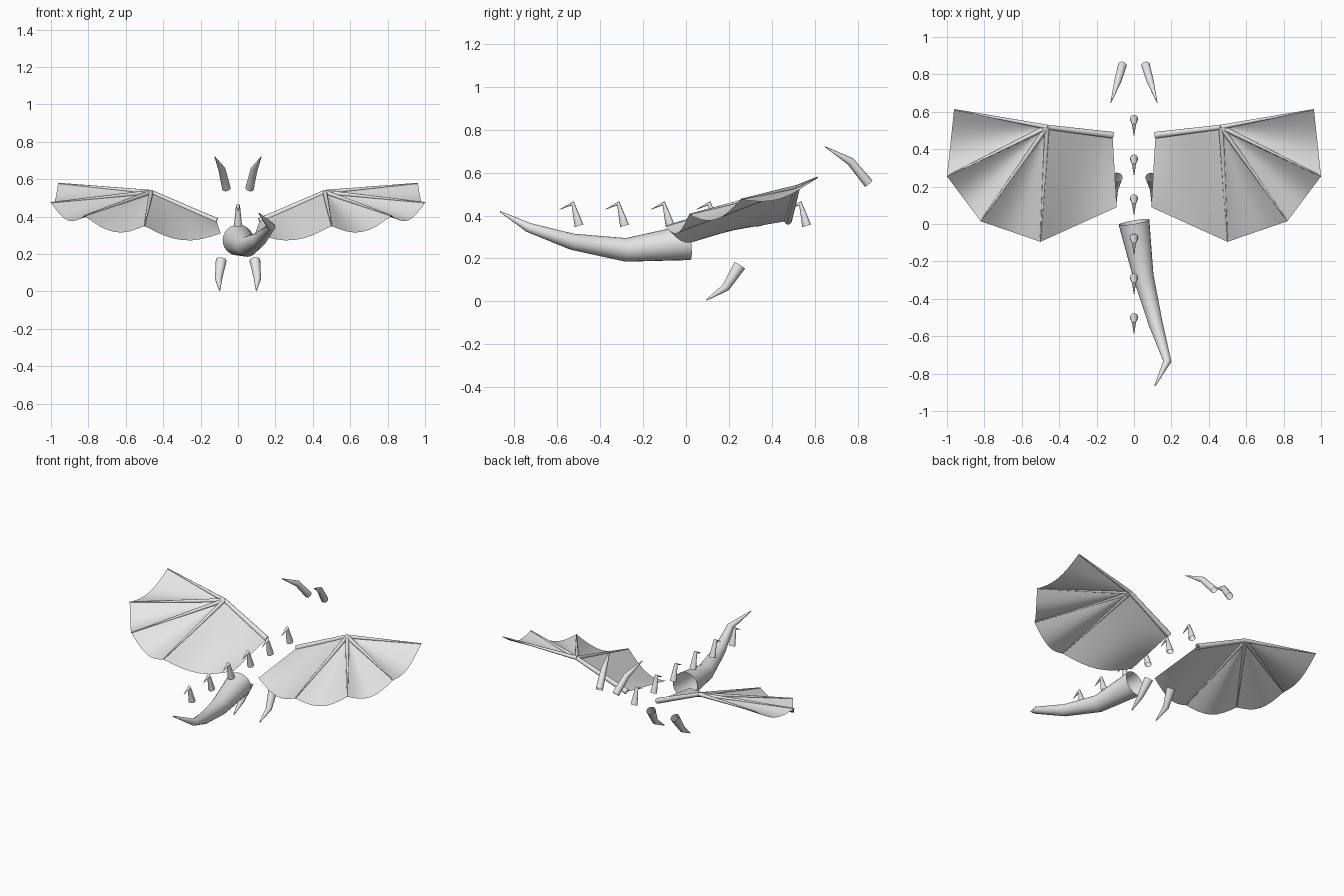
import bpy, bmesh, math
from mathutils import Vector

cube = bpy.data.objects.get("Cube")
if cube:
    bpy.data.objects.remove(cube, do_unlink=True)

grey = bpy.data.materials.new("light_grey")
grey.use_nodes = True
GREY = (0.8, 0.8, 0.8, 1)
grey.diffuse_color = GREY
grey.node_tree.nodes["Principled BSDF"].inputs["Base Color"].default_value = GREY


def finish(name, bm, angle):
    mesh = bpy.data.meshes.new(name)
    bm.to_mesh(mesh)
    bm.free()
    mesh.materials.append(grey)
    obj = bpy.data.objects.new(name, mesh)
    bpy.context.collection.objects.link(obj)
    bpy.ops.object.select_all(action='DESELECT')
    obj.select_set(True)
    bpy.context.view_layer.objects.active = obj
    bpy.ops.object.shade_smooth_by_angle(angle=math.radians(angle))
    return obj


def tube(name, path, sides=16, angle=60):
    """Tapered tube through (x, y, z, radius) points, open at the wide end."""
    bm = bmesh.new()
    pts = [Vector(p[:3]) for p in path]
    rings, normal = [], None
    for i, p in enumerate(pts):
        ahead = (pts[min(i + 1, len(pts) - 1)] - p).normalized()
        behind = (p - pts[max(i - 1, 0)]).normalized()
        d = (ahead + behind).normalized()
        if normal is None:
            normal = d.orthogonal()
        normal = (normal - d * normal.dot(d)).normalized()
        other = d.cross(normal)
        ring = []
        for k in range(sides):
            a = math.tau * k / sides
            offset = normal * math.cos(a) + other * math.sin(a)
            ring.append(bm.verts.new(p + offset * path[i][3]))
        rings.append(ring)
    for a, b in zip(rings, rings[1:]):
        for k in range(sides):
            n = (k + 1) % sides
            bm.faces.new((a[k], a[n], b[n], b[k]))
    bm.faces.new(rings[-1])
    return finish(name, bm, angle)


def mirrored(path, side):
    return [(p[0] * side, *p[1:]) for p in path]


def membrane(name, panels, side, steps=8):
    """Sagging skin panels, each given as inner edge, outer edge and sag."""
    bm = bmesh.new()
    for (a0, a1), (b0, b1), sag in panels:
        grid = []
        for i in range(steps + 1):
            u = i / steps
            start = Vector(a0).lerp(Vector(b0), u)
            end = Vector(a1).lerp(Vector(b1), u)
            row = []
            for j in range(steps + 1):
                v = j / steps
                p = start.lerp(end, v)
                p.z -= sag * math.sin(math.pi * u) * v
                row.append(bm.verts.new((p.x * side, p.y, p.z)))
            grid.append(row)
        for i in range(steps):
            for j in range(steps):
                bm.faces.new((grid[i][j], grid[i + 1][j],
                              grid[i + 1][j + 1], grid[i][j + 1]))
    bmesh.ops.remove_doubles(bm, verts=bm.verts, dist=0.0005)
    bm.normal_update()
    down = [f for f in bm.faces if f.normal.z < 0]
    bmesh.ops.reverse_faces(bm, faces=down)
    finish(name, bm, 40)


# Tail, sweeping forward and curling up at the tip
tube("tail", [(0, 0.01, 0.275, 0.083), (0.05, -0.28, 0.24, 0.055),
              (0.115, -0.53, 0.278, 0.038), (0.178, -0.735, 0.345, 0.022),
              (0.112, -0.865, 0.418, 0.003)], sides=24)

# Row of hooked back spines
for i in range(6):
    y = -0.498 + 0.212 * i
    tube(f"back_spine_{i + 1}", [(0, y, 0.352, 0.022), (0, y - 0.03, 0.457, 0.011),
                                 (0, y - 0.09, 0.428, 0.001)], sides=12)

# Wing skeleton landmarks on the left side
root = (0.115, 0.475, 0.375)
corner = (0.092, 0.09, 0.31)
elbow = (0.465, 0.518, 0.53)
tips = [(0.5, -0.095, 0.35), (0.82, 0.015, 0.405),
        (1.0, 0.255, 0.475), (0.962, 0.612, 0.578)]

for side, label in ((1, "left"), (-1, "right")):
    # Horn
    tube(label + "_horn", mirrored([(0.062, 0.85, 0.55, 0.023),
         (0.086, 0.766, 0.652, 0.019), (0.124, 0.648, 0.72, 0.002)], side))

    # Claw
    tube(label + "_claw", mirrored([(0.09, 0.25, 0.167, 0.029),
         (0.104, 0.185, 0.065, 0.019), (0.098, 0.095, 0.006, 0.003)], side))

    # Wing arm and fingers
    tube(label + "_wing_arm",
         mirrored([(*root, 0.018), (*elbow, 0.013)], side), sides=12)
    for n, tip in enumerate(tips):
        tube(f"{label}_wing_finger_{n + 1}",
             mirrored([(*elbow, 0.013), (*tip, 0.003)], side), sides=10)

    # Wing skin stretched between the bones
    panels = [((root, corner), (elbow, tips[0]), 0.056)]
    panels += [((elbow, a), (elbow, b), sag)
               for a, b, sag in zip(tips, tips[1:], (0.06, 0.06, 0.05))]
    membrane(label + "_wing_skin", panels, side)
